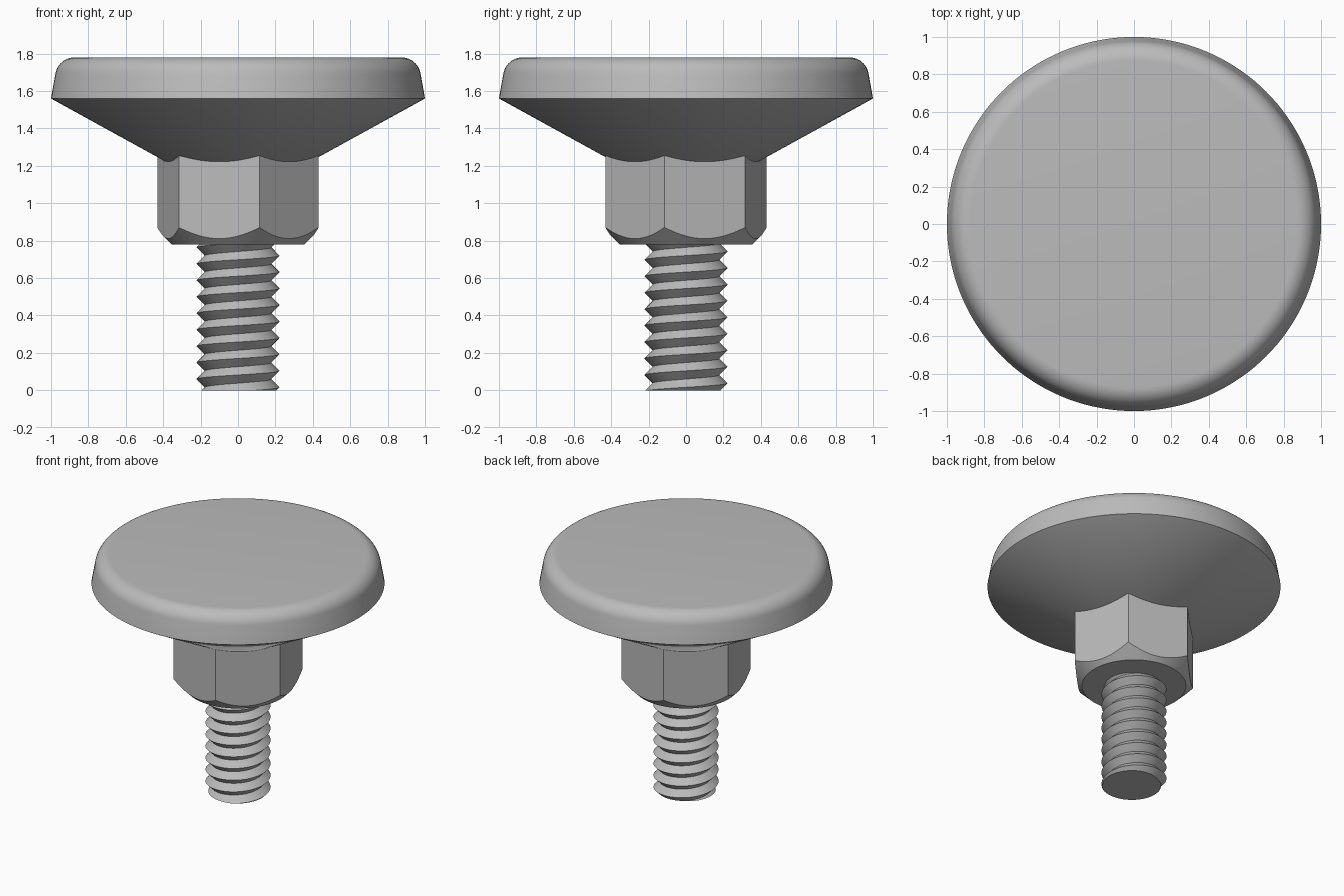
import bpy, bmesh
from math import sin, cos, pi, radians

cube = bpy.data.objects.get("Cube")
if cube:
    bpy.data.objects.remove(cube)

steel = bpy.data.materials.new("plain steel grey")
STEEL = (0.5, 0.5, 0.5, 1)
steel.use_nodes = True
steel.diffuse_color = STEEL
steel.node_tree.nodes["Principled BSDF"].inputs["Base Color"].default_value = STEEL


def loft(name, rings, sharp=30):
    """Skin closed rings of points, cap both ends, shade smooth with sharp edges."""
    bm = bmesh.new()
    loops = [[bm.verts.new(p) for p in ring] for ring in rings]
    n = len(loops[0])
    for a, b in zip(loops, loops[1:]):
        for i in range(n):
            j = (i + 1) % n
            bm.faces.new((a[i], a[j], b[j], b[i]))
    bm.faces.new(loops[0][::-1])
    bm.faces.new(loops[-1])
    finish(name, bm, sharp)


def finish(name, bm, sharp):
    bmesh.ops.recalc_face_normals(bm, faces=bm.faces)
    mesh = bpy.data.meshes.new(name)
    bm.to_mesh(mesh)
    bm.free()
    mesh.materials.append(steel)
    obj = bpy.data.objects.new(name, mesh)
    bpy.context.collection.objects.link(obj)
    bpy.ops.object.select_all(action="DESELECT")
    obj.select_set(True)
    bpy.context.view_layer.objects.active = obj
    bpy.ops.object.shade_smooth_by_angle(angle=radians(sharp))


def ring(radius, height, n):
    """Points round the axis; radius and height are functions of the angle."""
    angles = [2 * pi * i / n for i in range(n)]
    return [(radius(a) * cos(a), radius(a) * sin(a), height(a)) for a in angles]


# Round head: conical underside, slightly tapered rim, rounded top edge
APOTHEM, CONE_Z, SLOPE = 0.386, 1.222, 0.55
FILLET = 0.105
profile = [(APOTHEM - 0.02, CONE_Z - SLOPE * 0.02), (1, 1.56)]
for k in range(11):
    t = radians(10 + 8 * k)
    profile.append((0.873 + FILLET * cos(t), 1.675 + FILLET * sin(t)))
loft("head", [ring(lambda a, r=r: r, lambda a, z=z: z, 144) for r, z in profile])


# Hexagonal collar: chamfered below, running into the cone of the head above
def hex_radius(a):
    return APOTHEM / cos((a + radians(15)) % radians(60) - radians(30))


loft("hex_collar", [
    ring(lambda a: 0.355, lambda a: 0.78, 144),
    ring(hex_radius, lambda a: 0.425 + hex_radius(a), 144),
    ring(hex_radius, lambda a: CONE_Z + 0.01 + SLOPE * (hex_radius(a) - APOTHEM), 144),
], 25)

# Threaded shank: right-handed helical V thread, trimmed at both ends
PITCH, CREST, ROOT, TOP, START, SEGS = 0.088, 0.222, 0.178, 0.785, 0.016, 72


def thread_radius(z, turn):
    phase = ((z - START) / PITCH - turn) % 1
    return ROOT + (CREST - ROOT) * abs(1 - 2 * phase)


bm = bmesh.new()
columns = []
for i in range(SEGS + 1):
    turn = i / SEGS
    column = []
    for k in range(-4, 22):
        z = min(max(START + PITCH * (turn + k / 2), 0), TOP)
        r = thread_radius(z, turn)
        column.append(bm.verts.new((r * cos(2 * pi * turn), r * sin(2 * pi * turn), z)))
    columns.append(column)
for a, b in zip(columns, columns[1:]):
    for k in range(len(a) - 1):
        bm.faces.new((a[k], b[k], b[k + 1], a[k + 1]))
bmesh.ops.remove_doubles(bm, verts=bm.verts, dist=0.0002)
bmesh.ops.holes_fill(bm, edges=[e for e in bm.edges if e.is_boundary], sides=0)
finish("threaded_shank", bm, 30)
